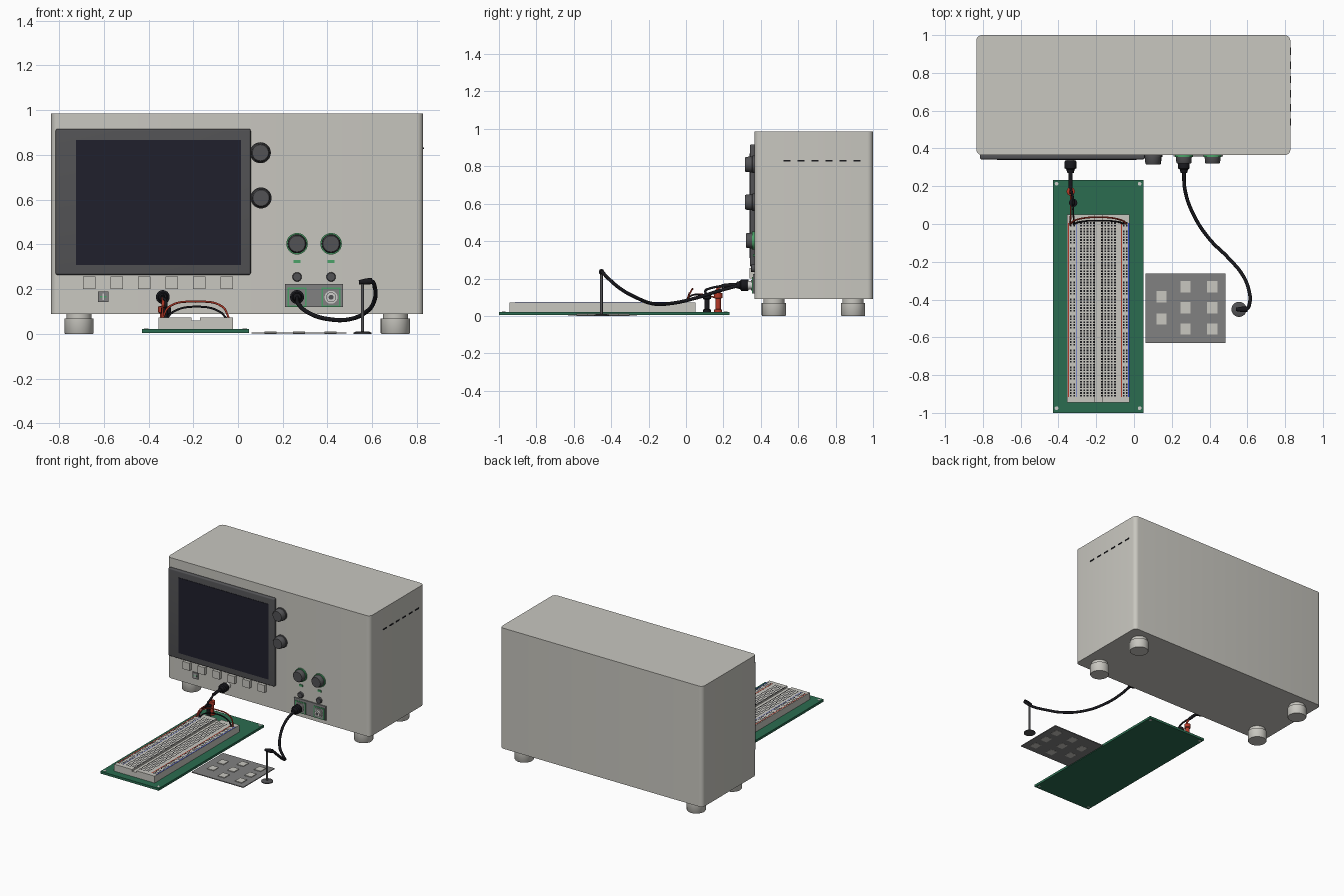
import bpy, bmesh, math
from mathutils import Vector

if "Cube" in bpy.data.objects:
    bpy.data.objects.remove(bpy.data.objects["Cube"])


def mat(name, r, g, b):
    m = bpy.data.materials.new(name)
    m.diffuse_color = (r, g, b, 1)
    m.use_nodes = True
    m.node_tree.nodes["Principled BSDF"].inputs["Base Color"].default_value = m.diffuse_color
    return m


CASE = mat("case grey", 0.58, 0.57, 0.525)
DARK = mat("dark grey", 0.085, 0.085, 0.09)
GLASS = mat("screen glass", 0.014, 0.014, 0.025)
BOARD = mat("circuit green", 0.024, 0.15, 0.08)
GREEN = mat("indicator green", 0.07, 0.36, 0.14)
BLACK = mat("cable black", 0.009, 0.009, 0.012)
RED = mat("wire red", 0.46, 0.04, 0.02)
BLUE = mat("rail blue", 0.04, 0.08, 0.65)
MID = mat("plate grey", 0.22, 0.22, 0.22)
METAL = mat("light metal", 0.62, 0.62, 0.6)


def from_bm(name, bm, m):
    me = bpy.data.meshes.new(name)
    bm.normal_update()
    bm.to_mesh(me)
    bm.free()
    me.materials.append(m)
    ob = bpy.data.objects.new(name, me)
    bpy.context.collection.objects.link(ob)
    return ob


def smooth(ob):
    bpy.ops.object.select_all(action='DESELECT')
    ob.select_set(True)
    bpy.context.view_layer.objects.active = ob
    bpy.ops.object.shade_smooth_by_angle(angle=math.radians(40))


def box(name, m, x0, x1, y0, y1, z0, z1, bevel=0, axis=None):
    """Box from its limits; axis limits the bevel to edges along that axis."""
    bm = bmesh.new()
    bmesh.ops.create_cube(bm, size=1)
    for v in bm.verts:
        v.co = Vector((x0 if v.co.x < 0 else x1, y0 if v.co.y < 0 else y1,
                       z0 if v.co.z < 0 else z1))
    if bevel:
        edges = [e for e in bm.edges if axis is None or
                 abs((e.verts[0].co - e.verts[1].co)[axis]) > 1e-5]
        bmesh.ops.bevel(bm, geom=edges, offset=bevel, segments=5, profile=0.5, affect='EDGES')
    ob = from_bm(name, bm, m)
    if bevel:
        smooth(ob)
    return ob


def lathe(name, m, base, axis, profile, n=32):
    """Stack of (distance, radius) rings along an axis, closed at both ends."""
    bm = bmesh.new()
    q = Vector(axis).to_track_quat('Z', 'Y')
    rings = []
    for d, r in profile:
        rings.append([bm.verts.new(Vector(base) + q @ Vector(
            (r * math.cos(2 * math.pi * i / n), r * math.sin(2 * math.pi * i / n), d)))
            for i in range(n)])
    for a, b in zip(rings, rings[1:]):
        for i in range(n):
            bm.faces.new((a[i], a[(i + 1) % n], b[(i + 1) % n], b[i]))
    bm.faces.new(rings[0][::-1])
    bm.faces.new(rings[-1])
    ob = from_bm(name, bm, m)
    smooth(ob)
    return ob


def tube(name, m, pts, r):
    cu = bpy.data.curves.new(name, 'CURVE')
    cu.dimensions = '3D'
    cu.bevel_depth, cu.bevel_resolution, cu.use_fill_caps = r, 3, True
    sp = cu.splines.new('BEZIER')
    sp.bezier_points.add(len(pts) - 1)
    for p, c in zip(sp.bezier_points, pts):
        p.co = c
        p.handle_left_type = p.handle_right_type = 'AUTO'
    sp.resolution_u = 8
    ob = bpy.data.objects.new(name, cu)
    bpy.context.collection.objects.link(ob)
    cu.materials.append(m)
    bpy.ops.object.select_all(action='DESELECT')
    ob.select_set(True)
    bpy.context.view_layer.objects.active = ob
    bpy.ops.object.convert(target='MESH')
    smooth(bpy.context.view_layer.objects.active)


FRONT = (0, -1, 0)
UP = (0, 0, 1)
FY = 0.365  # front face of the case

# Instrument case and feet
box("case", CASE, -0.835, 0.828, FY, 1.0, 0.09, 0.985, 0.03, 2)
for x in (-0.71, 0.703):
    for y in (0.47, 0.893):
        lathe("foot", CASE, (x, y, 0), UP,
              [(0, 0.062), (0.004, 0.065), (0.068, 0.065), (0.068, 0.056), (0.092, 0.056)])

# Side vent slots
for i in range(6):
    y = 0.54 + 0.075 * i
    box("vent_slot", BLACK, 0.826, 0.832, y - 0.019, y + 0.019, 0.826, 0.834)

# Display
box("screen_bezel", DARK, -0.815, 0.057, 0.342, FY + 0.005, 0.264, 0.917, 0.009)
box("screen", GLASS, -0.725, 0.013, 0.339, 0.345, 0.309, 0.868)

# Keys below the display, and the small port
for i in range(6):
    x = -0.664 + 0.1228 * i
    box("front_key", CASE, x - 0.028, x + 0.028, 0.34, FY + 0.005, 0.2, 0.256)
box("port_plate", MID, -0.625, -0.579, 0.357, FY + 0.005, 0.143, 0.189)
box("port_mark_frame", GREEN, -0.616, -0.588, 0.355, 0.36, 0.162, 0.17)
box("port_mark_bar", METAL, -0.606, -0.598, 0.354, 0.36, 0.152, 0.18)

# Large knobs
for x, z in ((0.1, 0.81), (0.103, 0.608)):
    lathe("large_knob", DARK, (x, FY + 0.005, z), FRONT,
          [(0, 0.047), (0.014, 0.047), (0.016, 0.043), (0.05, 0.04), (0.055, 0.036)])

# Channel plate, with a column of controls for each channel
box("channel_plate", MID, 0.21, 0.47, 0.357, FY + 0.005, 0.12, 0.224)
for x in (0.264, 0.416):
    lathe("knob_ring", GREEN, (x, FY + 0.005, 0.403), FRONT, [(0, 0.048), (0.016, 0.048)])
    lathe("channel_knob", DARK, (x, 0.355, 0.403), FRONT,
          [(0, 0.042), (0.03, 0.04), (0.035, 0.036)])
    box("channel_light", GREEN, x - 0.016, x + 0.016, 0.359, FY + 0.005, 0.317, 0.331)
    lathe("channel_button", DARK, (x, FY + 0.005, 0.255), FRONT,
          [(0, 0.021), (0.02, 0.021), (0.023, 0.018)], 16)
    box("socket_frame", GREEN, x - 0.043, x + 0.043, 0.354, 0.359, 0.121, 0.207)
    box("socket_plate", MID, x - 0.036, x + 0.036, 0.352, 0.357, 0.128, 0.2)
    lathe("socket", METAL, (x, 0.355, 0.164), FRONT, [(0, 0.029), (0.008, 0.029), (0.008, 0.022), (0.025, 0.022)])
    lathe("socket_core", DARK, (x, 0.332, 0.164), FRONT, [(0, 0.011), (0.004, 0.011)], 16)

# Plugs on the front: generator output and first channel
for x in (-0.336, 0.264):
    lathe("socket_collar", METAL, (x, FY, 0.165), FRONT, [(0, 0.021), (0.04, 0.021)])
    lathe("cable_plug", BLACK, (x, 0.335, 0.165), FRONT,
          [(0, 0.028), (0.004, 0.031), (0.04, 0.031), (0.046, 0.022), (0.065, 0.017)])

# Probe cable and its stand
tube("probe_cable", BLACK, [
    (0.264, 0.29, 0.165), (0.27, 0.18, 0.135), (0.315, 0.05, 0.095), (0.4, -0.08, 0.067),
    (0.5, -0.18, 0.066), (0.575, -0.27, 0.1), (0.608, -0.35, 0.145), (0.612, -0.42, 0.205),
    (0.595, -0.45, 0.236), (0.555, -0.453, 0.23)], 0.0095)
lathe("stand_base", DARK, (0.556, -0.452, 0), UP, [(0, 0.04), (0.006, 0.04), (0.011, 0.028)])
lathe("stand_pole", DARK, (0.556, -0.452, 0.005), UP, [(0, 0.007), (0.23, 0.007)], 16)
lathe("probe_tip", BLACK, (0.6, -0.452, 0.237), (-1, 0, -0.1),
      [(0, 0.014), (0.03, 0.014), (0.06, 0.009)], 16)

# Circuit board with mounting holes
box("circuit_board", BOARD, -0.43, 0.05, -1.0, 0.233, 0.005, 0.022)
for x in (-0.41, 0.03):
    for y in (-0.975, 0.213):
        lathe("mounting_hole", METAL, (x, y, 0.004), UP, [(0, 0.01), (0.0195, 0.01)], 16)

# Breadboard: grooved profile swept along its length
bm = bmesh.new()
profile = [(-0.355, 0.022), (-0.023, 0.022), (-0.023, 0.073), (-0.17, 0.073), (-0.17, 0.06),
           (-0.207, 0.06), (-0.207, 0.073), (-0.355, 0.073)]
face = bm.faces.new([bm.verts.new((x, -0.945, z)) for x, z in profile])
ext = bmesh.ops.extrude_face_region(bm, geom=[face])
bmesh.ops.translate(bm, vec=(0, 0.995, 0),
                    verts=[g for g in ext["geom"] if isinstance(g, bmesh.types.BMVert)])
bmesh.ops.recalc_face_normals(bm, faces=bm.faces)
from_bm("breadboard", bm, CASE)

# Contact holes: full terminal columns, rail columns in groups of five
bm = bmesh.new()
terminals = [a + 0.0172 * i for a in (-0.281, -0.169) for i in range(5)]
rails = [-0.335, -0.317, -0.054, -0.039]
for x in terminals + rails:
    for row in range(62):
        if x in rails and row % 6 == 5:
            continue
        y, h = -0.91 + 0.015 * row, 0.0045
        bm.faces.new([bm.verts.new((x + a * h, y + b * h, 0.0738))
                      for a, b in ((-1, -1), (1, -1), (1, 1), (-1, 1))])
from_bm("contact_holes", bm, BLACK)

# Rail stripes
for x, m in ((-0.346, RED), (-0.306, BLUE), (-0.066, RED), (-0.028, BLUE)):
    w = 0.003 if x != -0.306 else 0.0015
    box("rail_stripe", m, x - w, x + w, -0.915, 0.005, 0.072, 0.074)

# Jumper wires arching between the rails
for name, m, x0, x1, lean, top in (("red_jumper", RED, -0.337, -0.04, 0.036, 0.144),
                                   ("black_jumper", BLACK, -0.318, -0.052, 0.018, 0.122)):
    mid = (x0 + x1) / 2
    tube(name, m, [(x0, 0, 0.07), (x0 + 0.03, lean * 0.6, top - 0.022), (mid, lean, top),
                   (x1 - 0.03, lean * 0.6, top - 0.022), (x1, 0, 0.07)], 0.0045)

# Terminal posts, with leads in from the plug and out to the rails
for tag, m, x, y, top, rail in (("red", RED, -0.335, 0.172, 0.125, -0.337),
                                ("black", BLACK, -0.322, 0.112, 0.12, -0.318)):
    lathe(tag + "_post", m, (x, y, 0.022), UP,
          [(0, 0.021), (0.012, 0.021), (0.014, 0.014), (top - 0.055, 0.014),
           (top - 0.05, 0.022), (top - 0.025, 0.022), (top - 0.022, 0.012)], 20)
    tube(tag + "_lead", m, [(-0.336, 0.2, 0.162), (x, y + 0.01, 0.155 if m is RED else 0.145),
                            (x, y - 0.008, 0.135), (x, y, top - 0.01)], 0.0065)
    tube(tag + "_rail_wire", m, [(x, y, 0.095), (x, 0.06, 0.115), (rail, 0.015, 0.1),
                                 (rail, -0.005, 0.07)], 0.0045)
tube("output_cable", BLACK, [(-0.336, 0.29, 0.165), (-0.336, 0.24, 0.165),
                             (-0.336, 0.19, 0.16)], 0.011)

# Flat keypad lying on the table
box("keypad", MID, 0.06, 0.485, -0.63, -0.262, 0.001, 0.007)
keys = [(0.146, -0.386), (0.146, -0.503)]
keys += [(x, y) for x in (0.272, 0.414) for y in (-0.333, -0.444, -0.556)]
for x, y in keys:
    box("keypad_key", CASE, x - 0.027, x + 0.027, y - 0.03, y + 0.03, 0, 0.012)
